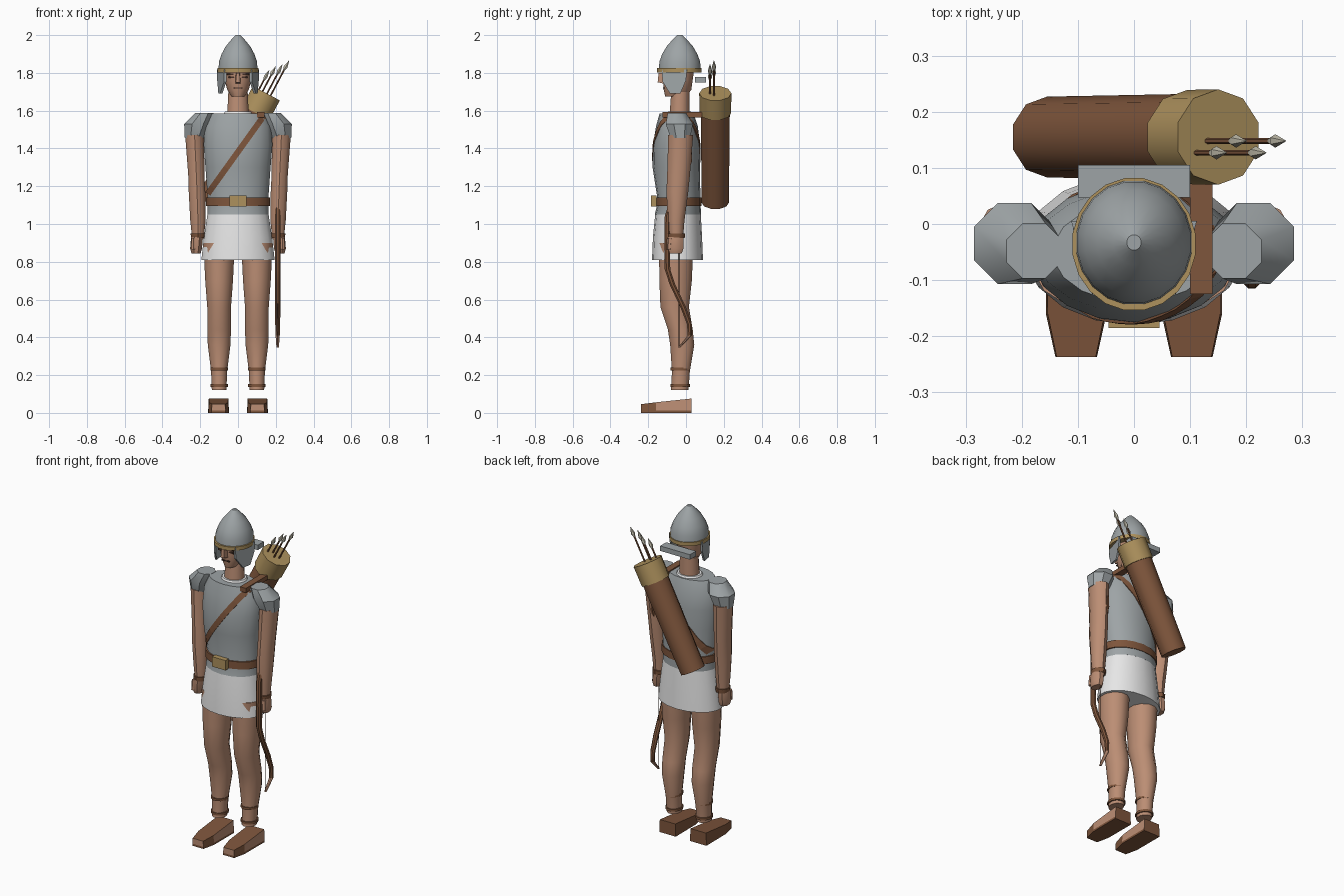
import bpy, bmesh
from math import sin, cos, pi, sqrt, radians
from mathutils import Vector

cube = bpy.data.objects.get("Cube")
if cube:
    bpy.data.objects.remove(cube)


def material(name, rgb):
    m = bpy.data.materials.new(name)
    m.use_nodes = True
    m.diffuse_color = (*rgb, 1)
    m.node_tree.nodes["Principled BSDF"].inputs["Base Color"].default_value = (*rgb, 1)
    return m


STEEL = material("steel grey", (.34, .37, .38))
SKIN = material("skin", (.5, .27, .175))
LEATHER = material("brown leather", (.21, .092, .045))
GOLD = material("brass", (.42, .285, .11))
WHITE = material("white cloth", (.82, .82, .82))
BONE = material("pale arrowhead", (.55, .52, .42))
DARK = material("dark brown", (.06, .03, .02))


def build(name, verts, faces, mat, smooth=True):
    mesh = bpy.data.meshes.new(name)
    mesh.from_pydata([tuple(v) for v in verts], [], faces)
    mesh.materials.append(mat)
    bm = bmesh.new()
    bm.from_mesh(mesh)
    bmesh.ops.recalc_face_normals(bm, faces=bm.faces)
    bm.to_mesh(mesh)
    bm.free()
    ob = bpy.data.objects.new(name, mesh)
    bpy.context.collection.objects.link(ob)
    if smooth:
        bpy.ops.object.select_all(action='DESELECT')
        ob.select_set(True)
        bpy.context.view_layer.objects.active = ob
        bpy.ops.object.shade_smooth_by_angle(angle=radians(38))
    return ob


def skin_rings(name, rings, mat, smooth=True):
    """Join rings of equal point count and cap both ends."""
    n = len(rings[0])
    faces = [(a * n + i, a * n + (i + 1) % n, a * n + n + (i + 1) % n, a * n + n + i)
             for a in range(len(rings) - 1) for i in range(n)]
    last = (len(rings) - 1) * n
    faces += [tuple(range(n)), tuple(range(last, last + n))]
    return build(name, [p for r in rings for p in r], faces, mat, smooth)


def loft(name, rows, mat, n=12, smooth=True):
    """Upright body from rows of (x, y, z, x radius, y radius)."""
    return skin_rings(name, [[(x + rx * cos(2 * pi * (i + .5) / n), y + ry * sin(2 * pi * (i + .5) / n), z)
                              for i in range(n)] for x, y, z, rx, ry in rows], mat, smooth)


def rod(name, a, b, stops, mat, n):
    """Round rod from a to b; stops are (fraction, radius)."""
    a, b = Vector(a), Vector(b)
    q = (b - a).to_track_quat('Z', 'Y')
    return skin_rings(name, [[a.lerp(b, t) + q @ Vector((r * cos(2 * pi * i / n), r * sin(2 * pi * i / n), 0))
                              for i in range(n)] for t, r in stops], mat)


def box(name, lo, hi, mat):
    ring = lambda z: [(lo[0], lo[1], z), (hi[0], lo[1], z), (hi[0], hi[1], z), (lo[0], hi[1], z)]
    return skin_rings(name, [ring(lo[2]), ring(hi[2])], mat, False)


# Cuirass, collar, belt and skirt: rows of (y, z, x radius, y radius)
TORSO = [(-.043, 1.05, .165, .122), (-.036, 1.12, .162, .113), (-.052, 1.3, .175, .125),
         (-.05, 1.42, .185, .125), (-.048, 1.52, .178, .11), (-.05, 1.585, .145, .09)]
loft("cuirass", [(0, *r) for r in TORSO], STEEL, 18)
loft("collar", [(0, -.035, 1.57, .085, .075), (0, -.035, 1.595, .07, .062)], WHITE, 16)
loft("belt", [(0, -.04, 1.095, .172, .121), (0, -.04, 1.14, .172, .121)], LEATHER, 18)
box("buckle", (-.045, -.185, 1.092), (.045, -.155, 1.152), GOLD)
loft("skirt", [(0, -.045, .81, .197, .135), (0, -.045, .93, .183, .13), (0, -.042, 1.06, .163, .12)], WHITE, 18)


# Chest strap hugging the cuirass
def torso_y(x, z, side):
    for a, b in zip(TORSO, TORSO[1:]):
        if z <= b[1]:
            break
    t = (z - a[1]) / (b[1] - a[1])
    y, _, rx, ry = [p + (q - p) * t for p, q in zip(a, b)]
    return y + side * (ry * sqrt(max(0, 1 - (x / rx) ** 2)) + .003)


for side, label in ((-1, "front"), (1, "back")):
    rings = []
    for k in range(13):
        x, z = .135 - .295 * k / 12, 1.57 - .41 * k / 12
        ends = [(x - .013, z + .009), (x + .013, z - .009)]
        outer = [(u, torso_y(u, w, side), w) for u, w in ends]
        rings.append(outer + [(u, y - side * .008, w) for u, y, w in reversed(outer)])
    skin_rings(label + "_strap", rings, LEATHER, False)
box("shoulder_strap", (.1, -.125, 1.565), (.14, .085, 1.592), LEATHER)

# Neck, head and face
loft("neck", [(0, -.035, 1.56, .06, .055), (0, -.03, 1.7, .053, .05)], SKIN)
loft("head", [(0, -.055, 1.675, .035, .055), (0, -.045, 1.71, .058, .073), (0, -.043, 1.76, .072, .078),
              (0, -.04, 1.83, .08, .085)], SKIN, 14)
skin_rings("nose", [[(-.014, -.11, 1.742), (.014, -.11, 1.742), (.012, -.15, 1.75), (-.012, -.15, 1.75)],
                    [(-.012, -.11, 1.8), (.012, -.11, 1.8), (.008, -.145, 1.8), (-.008, -.145, 1.8)]], SKIN, False)
box("mouth", (-.025, -.122, 1.717), (.025, -.114, 1.723), DARK)

# Helmet
loft("helmet", [(0, -.033, z, r, r * 1.07) for z, r in
                ((1.81, .105), (1.86, .102), (1.9, .088), (1.94, .066), (1.975, .037), (2.0, .013))], STEEL, 20)
loft("helmet_band", [(0, -.036, 1.803, .111, .119), (0, -.036, 1.825, .111, .119)], GOLD, 20)
box("neck_guard", (-.1, .047, 1.748), (.1, .105, 1.778), STEEL)

# Quiver with arrows
bottom, top = Vector((-.155, .155, 1.112)), Vector((.15, .155, 1.692))
rod("quiver", bottom, top, [(0, .072), (.85, .077)], LEATHER, 10)
rod("quiver_rim", bottom, top, [(.82, .084), (1, .085)], GOLD, 10)
axis = (top - bottom).normalized()
for x, y, z in ((.27, .148, 1.865), (.2, .148, 1.835), (.235, .127, 1.845), (.165, .127, 1.815)):
    tip = Vector((x, y, z))
    rod("arrow_shaft", tip - axis * .27, tip - axis * .04, [(0, .005), (1, .005)], LEATHER, 6)
    rod("arrowhead", tip - axis * .06, tip, [(0, .005), (.35, .012), (1, .001)], BONE, 6)

# Bow held in the left hand: half profile of (y, height from grip, radius), mirrored downward
LIMB = [(-.1, 0, .016), (-.098, .14, .016), (-.072, .22, .016), (-.015, .34, .016),
        (.018, .43, .014), (.02, .49, .012), (-.037, .555, .007)]
for s, label in ((-1, "lower"), (1, "upper")):
    bow = loft(label + "_bow_limb", [(.21, y, .9 + s * h, r, r) for y, h, r in LIMB], LEATHER, 8)
    bow.data.materials.append(SKIN)
    for p in bow.data.polygons:
        if s * (p.center.z - .9) > .5:
            p.material_index = 1
rod("bow_string", (.21, -.037, .35), (.21, -.037, 1.45), [(0, .002), (1, .002)], DARK, 4)

# Paired parts
for s, side in ((-1, "right_"), (1, "left_")):
    # Eye and brow
    for part, z, h, w in (("eye", 1.772, .01, .018), ("brow", 1.79, .006, .024)):
        box(side + part, (s * .033 - w, -.117, z), (s * .033 + w, -.105, z + h), DARK)
    # Cheek guard wrapping toward the face
    outline = [(.112, .005, 1.818), (.11, 0, 1.76), (.104, -.03, 1.69), (.095, -.085, 1.69),
               (.073, -.125, 1.755), (.073, -.127, 1.818)]
    skin_rings(side + "cheek_guard", [[(s * (x - d), y, z) for x, y, z in outline] for d in (0, .012)],
               STEEL, False)
    # Shoulder guard
    loft(side + "shoulder_guard", [(s * x, y, z, r, r) for x, y, z, r in
         ((.23, -.03, 1.455, .056), (.213, -.035, 1.53, .078), (.178, -.048, 1.587, .053))], STEEL, 8)
    # Arm, bracer and hand
    loft(side + "arm", [(s * x, y, z, rx, ry) for x, y, z, rx, ry in
         ((.212, -.052, .92, .032, .036), (.212, -.052, 1.02, .043, .044), (.217, -.046, 1.17, .046, .058),
          (.22, -.04, 1.25, .045, .06), (.23, -.028, 1.47, .052, .066))], SKIN, 10)
    loft(side + "bracer", [(s * .212, -.052, .925, .038, .045), (s * .212, -.052, .95, .041, .047)], LEATHER, 10)
    loft(side + "hand", [(s * .222, -.055, .845, .026, .035), (s * .222, -.055, .87, .034, .045),
                         (s * .217, -.055, .93, .034, .045)], SKIN, 8)
    loft(side + "thumb", [(s * .237, -.09, .865, .011, .012), (s * .235, -.085, .925, .012, .014)], SKIN, 6)
    # Leg with ankle ties
    loft(side + "leg", [(s * .1, y, z, rx, ry) for y, z, rx, ry in
         ((-.033, .12, .04, .048), (-.027, .22, .044, .049), (-.02, .36, .062, .066),
          (-.03, .44, .065, .068), (-.06, .56, .065, .078), (-.055, .7, .076, .089),
          (-.052, .9, .086, .094))], SKIN, 12)
    for z in (.145, .232):
        loft(side + "ankle_tie", [(s * .1, -.031, z - .007, .048, .054),
                                  (s * .1, -.031, z + .007, .048, .054)], LEATHER, 12)
    # Sandal: wedge with a tapered toe
    plan = [(-.055, .03, .076), (.055, .03, .076), (.054, -.16, .056), (.037, -.237, .046),
            (-.037, -.237, .046), (-.054, -.16, .056)]
    shoe = skin_rings(side + "sandal", [[(s * .103 + x, y, 0) for x, y, z in plan],
                                        [(s * .103 + x, y, .012) for x, y, z in plan],
                                        [(s * .103 + x * .94, y, z) for x, y, z in plan]], LEATHER, False)
    shoe.data.materials.append(SKIN)
    for p in shoe.data.polygons:
        if p.center.z > .015 and (p.normal.x > .98 or p.normal.y < -.95):
            p.material_index = 1
